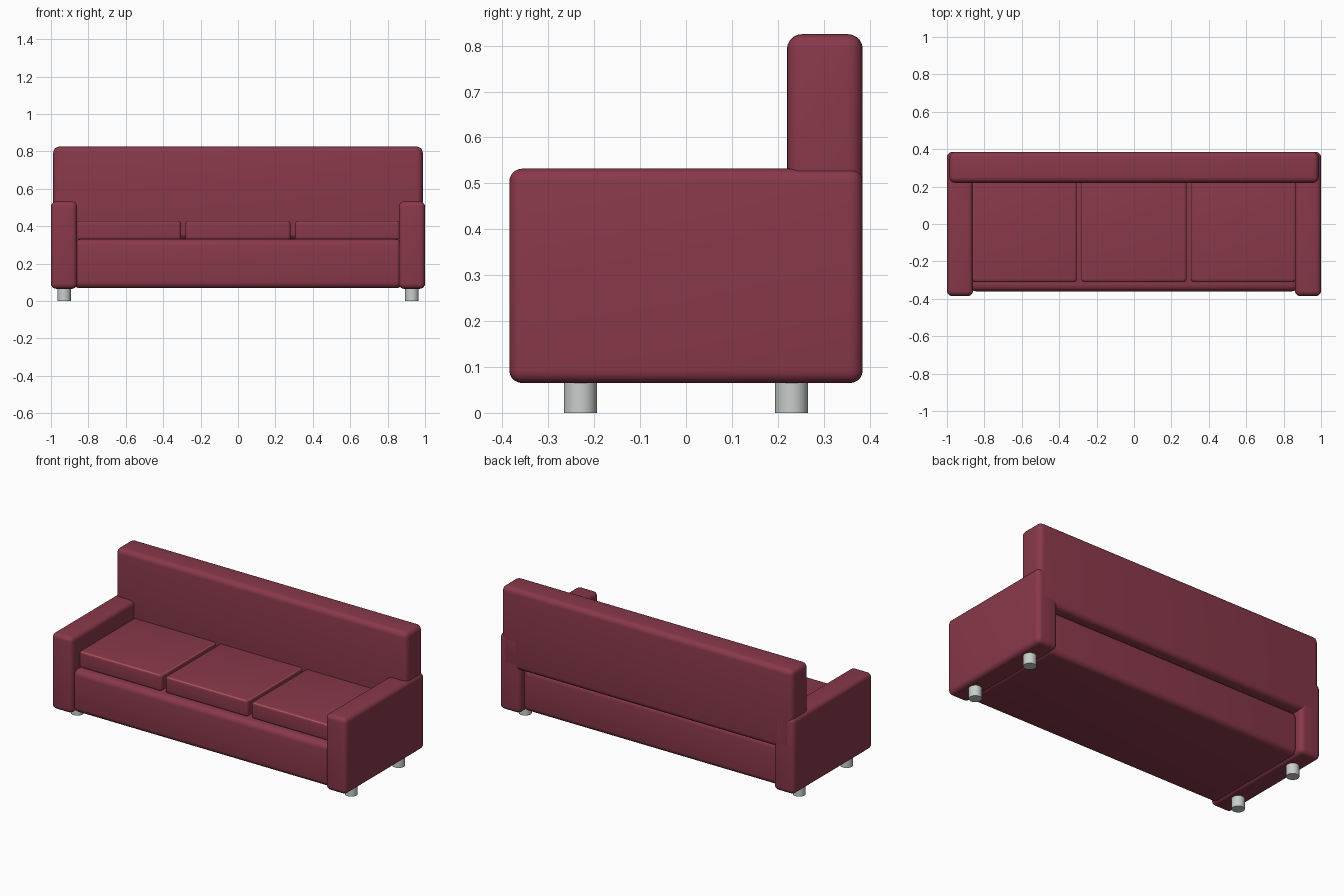
import bpy, bmesh, math
from mathutils import Vector

default = bpy.data.objects.get("Cube")
if default:
    bpy.data.objects.remove(default, do_unlink=True)


def make_material(name, rgb):
    mat = bpy.data.materials.new(name)
    mat.use_nodes = True
    mat.diffuse_color = (*rgb, 1)
    mat.node_tree.nodes["Principled BSDF"].inputs["Base Color"].default_value = (*rgb, 1)
    return mat


fabric = make_material("burgundy fabric", (0.25, 0.04, 0.068))
piping = make_material("coral piping", (0.42, 0.10, 0.09))
metal = make_material("pale metal", (0.58, 0.62, 0.61))


def finish(name, bm, *materials):
    mesh = bpy.data.meshes.new(name)
    bm.to_mesh(mesh)
    bm.free()
    for mat in materials:
        mesh.materials.append(mat)
    obj = bpy.data.objects.new(name, mesh)
    bpy.context.collection.objects.link(obj)
    bpy.ops.object.select_all(action="DESELECT")
    obj.select_set(True)
    bpy.context.view_layer.objects.active = obj
    bpy.ops.object.shade_smooth_by_angle(angle=math.radians(35))
    return obj


def rounded_box(x, y, z, radius, segments=5):
    """Box spanning three (low, high) ranges, with rounded edges."""
    bm = bmesh.new()
    bmesh.ops.create_cube(bm, size=1)
    low, high = (Vector(ends) for ends in zip(x, y, z))
    for v in bm.verts:
        v.co = Vector([(a + b) / 2 + c * (b - a) for a, b, c in zip(low, high, v.co)])
    bmesh.ops.bevel(bm, geom=bm.edges[:], offset=radius, segments=segments,
                    profile=0.5, affect="EDGES")
    return bm


# Upholstered frame
finish("seat_base", rounded_box((-0.88, 0.88), (-0.36, 0.34), (0.068, 0.33), 0.035), fabric)
finish("backrest", rounded_box((-0.988, 0.988), (0.22, 0.385), (0.33, 0.825), 0.032), fabric)

# Seat cushions, with a fine line of piping along the top edges
for name, x in (("right", (-0.865, -0.304)), ("middle", (-0.281, 0.281)), ("left", (0.304, 0.865))):
    bm = rounded_box(x, (-0.31, 0.24), (0.325, 0.428), 0.016)
    for face in bm.faces:
        long_strip = max(e.calc_length() for e in face.edges) > 0.3
        face.material_index = int(long_strip and 0.6 < face.normal.z < 0.85)
    finish(name + "_cushion", bm, fabric, piping)

# Armrests and legs on both sides
for side, s in (("left", 1), ("right", -1)):
    finish(side + "_armrest",
           rounded_box(sorted((s * 0.86, s)), (-0.385, 0.385), (0.065, 0.532), 0.028), fabric)
    for end, y in (("front", -0.23), ("back", 0.23)):
        bm = bmesh.new()
        bmesh.ops.create_cone(bm, cap_ends=True, segments=32, radius1=0.036,
                              radius2=0.036, depth=0.08)
        bmesh.ops.translate(bm, verts=bm.verts, vec=(s * 0.93, y, 0.04))
        finish(f"{end}_{side}_leg", bm, metal)
